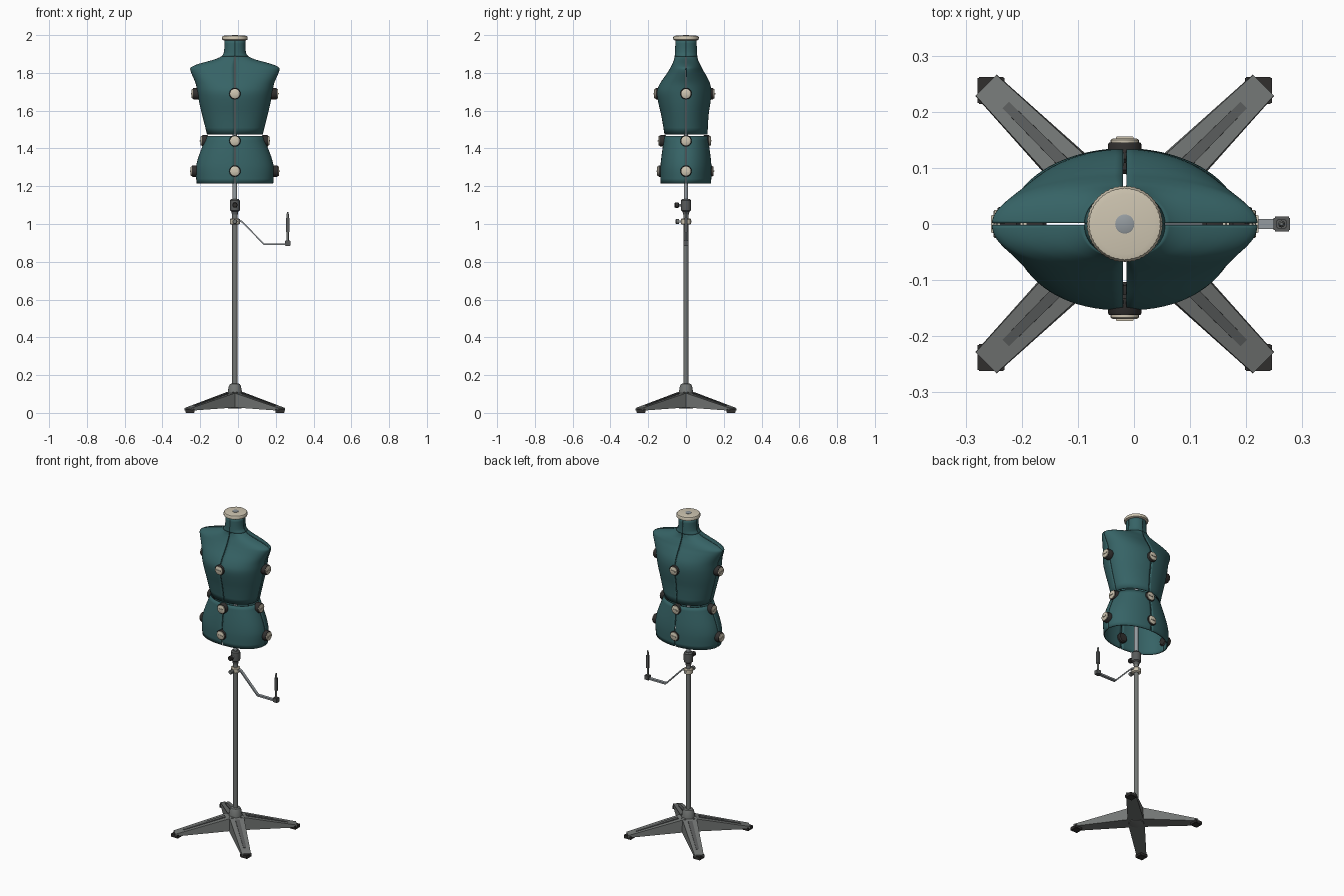
import bpy, bmesh, math
from mathutils import Vector, Matrix

if "Cube" in bpy.data.objects:
    bpy.data.objects.remove(bpy.data.objects["Cube"])

AX = -0.0165  # x of the stand's axis


def material(name, r, g, b):
    m = bpy.data.materials.new(name)
    m.diffuse_color = (r, g, b, 1)
    m.use_nodes = True
    m.node_tree.nodes["Principled BSDF"].inputs["Base Color"].default_value = m.diffuse_color
    return m


TEAL = material("teal_fabric", 0.037, 0.125, 0.132)
CREAM = material("cream_plastic", 0.62, 0.56, 0.44)
GREY = material("grey_metal", 0.17, 0.18, 0.175)
STEEL = material("light_steel", 0.30, 0.33, 0.35)
DARK = material("dark_plastic", 0.03, 0.028, 0.027)
SLATE = material("dark_grey_metal", 0.10, 0.105, 0.105)


def finish(name, bm, mat, angle=35, fix=True):
    if fix:
        bmesh.ops.recalc_face_normals(bm, faces=bm.faces)
    me = bpy.data.meshes.new(name)
    bm.to_mesh(me)
    bm.free()
    me.materials.append(mat)
    ob = bpy.data.objects.new(name, me)
    bpy.context.collection.objects.link(ob)
    bpy.ops.object.select_all(action='DESELECT')
    ob.select_set(True)
    bpy.context.view_layer.objects.active = ob
    bpy.ops.object.shade_smooth_by_angle(angle=math.radians(angle))
    return ob


def lathe(name, profile, mat, origin=(AX, 0, 0), direction=(0, 0, 1), n=32, knurl=0.0):
    """Solid of revolution from (radius, height) pairs along a direction."""
    bm = bmesh.new()
    rot = Vector((0, 0, 1)).rotation_difference(Vector(direction)).to_matrix()
    rings = []
    for r, h in profile:
        ring = []
        for i in range(n):
            t = 2 * math.pi * i / n
            q = r - (knurl if i % 2 else 0)
            ring.append(bm.verts.new(rot @ Vector((q * math.cos(t), q * math.sin(t), h)) + Vector(origin)))
        rings.append(ring)
    for a, b in zip(rings, rings[1:]):
        for i in range(n):
            bm.faces.new((a[i], a[(i + 1) % n], b[(i + 1) % n], b[i]))
    bm.faces.new(rings[0])
    bm.faces.new(rings[-1])
    return finish(name, bm, mat)


def box(name, lo, hi, mat, bevel=0.0):
    bm = bmesh.new()
    bmesh.ops.create_cube(bm, size=1)
    lo, hi = Vector(lo), Vector(hi)
    for v in bm.verts:
        v.co = (lo + hi) / 2 + Vector([c * s for c, s in zip(v.co, hi - lo)])
    if bevel:
        bmesh.ops.bevel(bm, geom=bm.edges[:], offset=bevel, segments=2, affect='EDGES')
    return finish(name, bm, mat)


# Torso sections: height, half width, front depth, back depth
SECTIONS = [
    (1.215, .203, .135, .133), (1.29, .207, .136, .135), (1.342, .197, .132, .132),
    (1.395, .178, .125, .125), (1.465, .149, .114, .114), (1.475, .148, .114, .114),
    (1.58, .174, .132, .120), (1.64, .188, .146, .129), (1.70, .199, .154, .134),
    (1.745, .208, .137, .127), (1.79, .227, .106, .105), (1.815, .236, .090, .090),
    (1.829, .233, .082, .083), (1.845, .200, .074, .075), (1.858, .155, .068, .068),
    (1.872, .105, .063, .063), (1.888, .072, .060, .060), (1.91, .058, .058, .058),
    (1.977, .056, .056, .056)]


def section(z):
    """Smooth (Catmull-Rom) section values at a height."""
    S = SECTIONS
    k = max(i for i in range(len(S) - 1) if S[i][0] <= z + 1e-6)
    t = min(1, max(0, (z - S[k][0]) / (S[k + 1][0] - S[k][0])))
    h = S[k + 1][0] - S[k][0]

    def slope(i, j):
        a, b = max(0, i - 1), min(len(S) - 1, i + 1)
        return (S[b][j] - S[a][j]) / (S[b][0] - S[a][0])
    return [(2*t**3 - 3*t*t + 1) * S[k][j] + (t**3 - 2*t*t + t) * h * slope(k, j)
            + (3*t*t - 2*t**3) * S[k + 1][j] + (t**3 - t*t) * h * slope(k + 1, j) for j in (1, 2, 3)]


def panel(name, z0, z1, sx, sy, gap, n=20):
    """One quarter of the torso shell between two heights."""
    zs = sorted({z0, z1} | {a[0] + (b[0] - a[0]) * f for a, b in zip(SECTIONS, SECTIONS[1:])
                            for f in (0, .33, .67) if z0 < a[0] + (b[0] - a[0]) * f < z1})
    bm = bmesh.new()
    rows = []
    for z in zs:
        w, front, back = section(z)
        d, p = (front, 2.2) if sy < 0 else (back, 2.0)
        row = []
        for i in range(n + 1):
            t = math.pi / 2 * i / n
            x = w * max(0, math.cos(t)) ** (2 / p)
            y = d * math.sin(t) ** (2 / p)
            row.append(bm.verts.new((AX + sx * max(x, gap), sy * max(y, gap * 0.7), z)))
        rows.append(row)
    for a, b in zip(rows, rows[1:]):
        for i in range(n):
            f = [a[i], a[i + 1], b[i + 1], b[i]]
            bm.faces.new(f if sx * sy > 0 else f[::-1])
    ob = finish(name, bm, TEAL, 60, fix=False)
    mod = ob.modifiers.new("thickness", 'SOLIDIFY')
    mod.thickness = 0.007
    mod.offset = -1


for sx, sname in ((-1, "left"), (1, "right")):
    for sy, yname in ((-1, "front"), (1, "back")):
        panel(f"bodice_{yname}_{sname}", 1.475, 1.888, sx, sy, 0.0028)
        panel(f"hip_{yname}_{sname}", 1.215, 1.465, sx, sy, 0.0028)
        panel(f"neck_{yname}_{sname}", 1.888, 1.977, sx, sy, 0.0)

# Neck cap with knurled rim and centre stud
lathe("neck_cap", [(.058, 1.972), (.067, 1.976), (.068, 1.988), (.064, 1.995), (.055, 1.997)],
      CREAM, n=96, knurl=0.0012)
lathe("cap_stud", [(.017, 1.99), (.017, 1.999), (.015, 2.0)], STEEL)

# Adjustment dials: height, tip distance at sides, front, back
for z, side, front, back in ((1.69, .233, .173, .156), (1.44, .186, .150, .136), (1.28, .238, .157, .150)):
    for d, tip in (((1, 0, 0), side), ((-1, 0, 0), side), ((0, -1, 0), front), ((0, 1, 0), back)):
        o = (AX, 0, z)
        lathe("dial_base", [(.024, tip - .047), (.030, tip - .040), (.030, tip - .014), (.028, tip - .011)],
              DARK, o, d, 24)
        lathe("dial_face", [(.025, tip - .014), (.025, tip - .006), (.022, tip - .004)], CREAM, o, d, 24)
        c = Vector(o) + Vector(d) * (tip - .004)
        half = Vector((.004 if d[0] else .016, .004 if d[1] else .016, .004))
        box("dial_grip", c - half, c + half, CREAM, .001)

# Pole
lathe("lower_pole", [(.014, .10), (.014, 1.09)], GREY)
lathe("inner_pole", [(.0115, 1.08), (.0115, 1.98)], STEEL, n=24)

# Height clamp and its knob
lathe("height_clamp", [(.016, 1.05), (.018, 1.066), (.026, 1.072), (.027, 1.10), (.026, 1.125), (.019, 1.133)], SLATE)
lathe("clamp_screw", [(.007, .02), (.007, .045)], STEEL, (AX, 0, 1.10), (0, -1, 0), 16)
lathe("clamp_knob", [(.010, .038), (.014, .041), (.014, .056), (.011, .060)], DARK, (AX, 0, 1.10), (0, -1, 0), 16)

# Marker collar and its knob
lathe("marker_collar", [(.020, .997), (.026, 1.001), (.026, 1.025), (.020, 1.03)], CREAM)
lathe("collar_screw", [(.006, -.028), (.006, .04)], STEEL, (AX, 0, 1.013), (0, -1, 0), 16)
lathe("collar_knob", [(.013, .036), (.013, .051), (.010, .055)], GREY, (AX, 0, 1.013), (0, -1, 0), 16)

# Bent marker arm
bm = bmesh.new()
path = [(.005, 1.018), (.022, 1.012), (.137, .893), (.272, .893)]
rows = [[bm.verts.new((x, y, z + dz)) for y, dz in ((-.009, -.005), (.009, -.005), (.009, .005), (-.009, .005))]
        for x, z in path]
for a, b in zip(rows, rows[1:]):
    for i in range(4):
        bm.faces.new((a[i], a[(i + 1) % 4], b[(i + 1) % 4], b[i]))
bm.faces.new(rows[0])
bm.faces.new(rows[-1])
finish("marker_arm", bm, STEEL, 20)

# Upright marker
box("marker_foot", (.249, -.013, .884), (.278, .013, .912), SLATE, .002)
lathe("marker_rod", [(.006, .90), (.006, 1.052), (.003, 1.064)], GREY, (.263, 0, 0), n=16)
box("marker_plate", (.254, -.008, .955), (.272, .008, 1.035), SLATE, .002)

# Base hub
lathe("base_hub", [(.025, .022), (.042, .026), (.046, .040), (.042, .06), (.038, .11), (.032, .142), (.026, .153), (.016, .156)],
      GREY)


def leg_part(name, ends, turn, mat):
    """Tapered bar; ends hold (distance, half width, bottom, top, top half width)."""
    bm = bmesh.new()
    m = Matrix.Translation((AX, 0, 0)) @ Matrix.Rotation(turn, 4, 'Z')
    a, b = [[bm.verts.new(m @ Vector((r, y, z))) for y, z in ((-w, lo), (w, lo), (tw, hi), (-tw, hi))]
            for r, w, lo, hi, tw in ends]
    for i in range(4):
        bm.faces.new((a[i], a[(i + 1) % 4], b[(i + 1) % 4], b[i]))
    bm.faces.new(a)
    bm.faces.new(b)
    finish(name, bm, mat, 20)


# Four diagonal legs with raised ribs and square feet
for i in range(4):
    turn = math.radians(45 + 90 * i)
    leg_part("leg", [(.02, .046, .03, .110, .042), (.350, .027, .012, .026, .026)], turn, GREY)
    leg_part("leg_rib", [(.06, .013, .08, .105, .012), (.300, .009, .02, .041, .008)], turn, SLATE)
    sx, sy = (1 if math.cos(turn) > 0 else -1), (1 if math.sin(turn) > 0 else -1)
    x0, x1 = sorted((AX + sx * .214, AX + sx * .262))
    y0, y1 = sorted((sy * .214, sy * .262))
    box("foot", (x0, y0, 0), (x1, y1, .021), DARK, .002)
